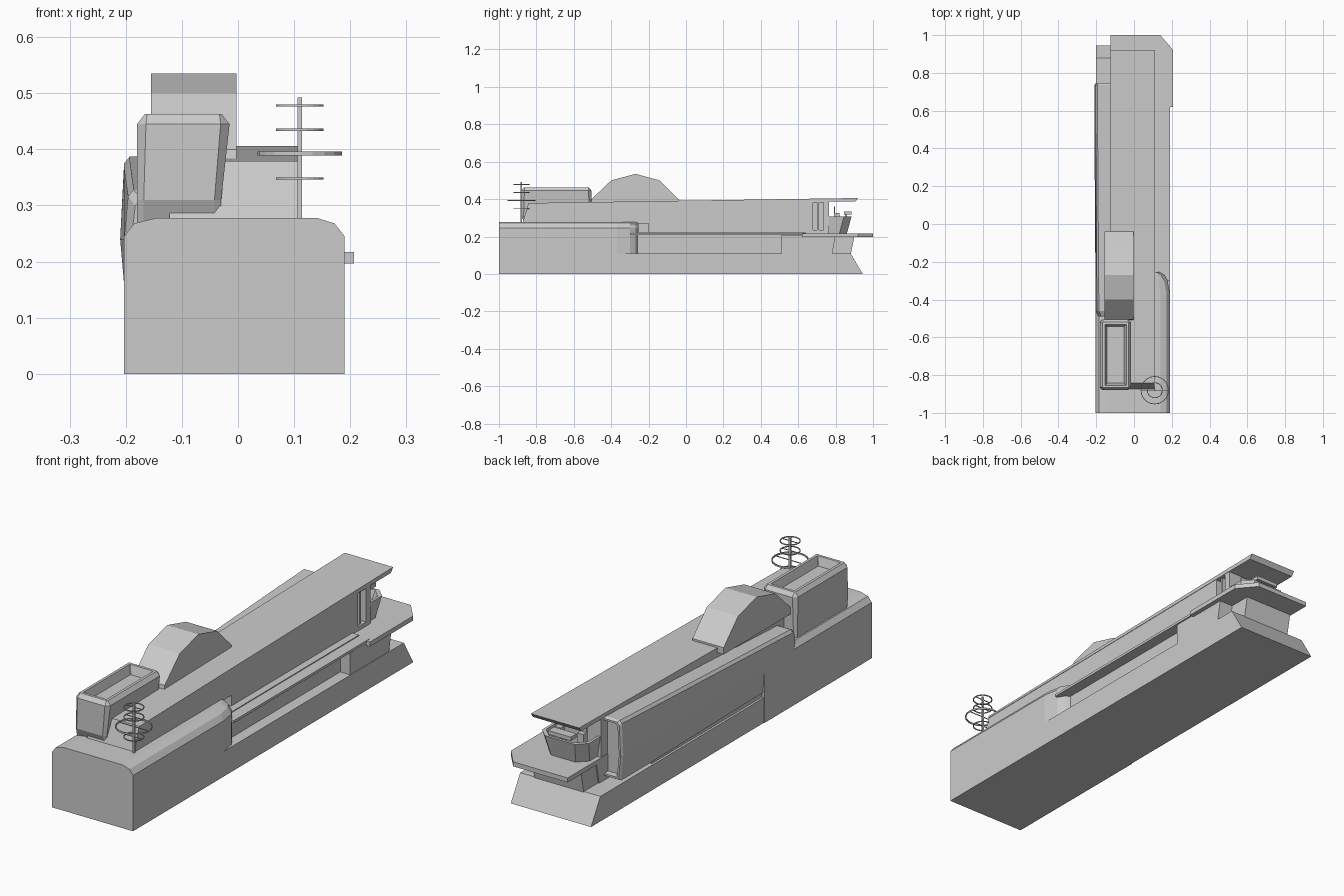
import bpy, bmesh, math
from mathutils import Vector

if "Cube" in bpy.data.objects:
    bpy.data.objects.remove(bpy.data.objects["Cube"])

grey = bpy.data.materials.new("light_grey")
grey.use_nodes = True
COL = (0.6, 0.6, 0.6, 1)
grey.diffuse_color = COL
grey.node_tree.nodes["Principled BSDF"].inputs["Base Color"].default_value = COL


def finish(name, bm):
    bmesh.ops.recalc_face_normals(bm, faces=bm.faces)
    me = bpy.data.meshes.new(name)
    bm.to_mesh(me)
    bm.free()
    ob = bpy.data.objects.new(name, me)
    me.materials.append(grey)
    bpy.context.collection.objects.link(ob)
    return ob


def loft(name, rings):
    """Join equal-length rings of points and cap both ends."""
    bm = bmesh.new()
    loops = [[bm.verts.new(p) for p in r] for r in rings]
    n = len(loops[0])
    for a, b in zip(loops, loops[1:]):
        for i in range(n):
            j = (i + 1) % n
            bm.faces.new((a[i], a[j], b[j], b[i]))
    bm.faces.new(loops[0])
    bm.faces.new(loops[-1])
    return finish(name, bm)


def side_prism(name, yz, x0, x1):
    return loft(name, [[(x, y, z) for y, z in yz] for x in (x0, x1)])


def plan_prism(name, xy, z0, z1):
    return loft(name, [[(x, y, z) for x, y in xy] for z in (z0, z1)])


def box(name, x0, x1, y0, y1, z0, z1):
    return plan_prism(name, [(x0, y0), (x1, y0), (x1, y1), (x0, y1)], z0, z1)


def cut(target, cutter):
    m = target.modifiers.new("cut", "BOOLEAN")
    m.object, m.operation, m.solver = cutter, "DIFFERENCE", "EXACT"
    cutter.hide_render = True
    cutter.hide_viewport = True
    cutter.display_type = "WIRE"


# Lower hull with raked stern
side_prism("lower_hull", [(-0.99, 0), (0.945, 0), (0.88, 0.11), (-0.99, 0.11)], -0.2, 0.19)

# Front hull block: rounded shoulders, right end curving in to the house
def front_section(y, right, left=-0.203):
    return [(left, y, 0), (right, y, 0), (right, y, 0.245), (right - 0.018, y, 0.268),
            (right - 0.05, y, 0.278), (-0.145, y, 0.278), (left + 0.018, y, 0.268), (left, y, 0.245)]

loft("front_hull", [front_section(-1, 0.19), front_section(-0.37, 0.19), front_section(-0.3, 0.178),
                    front_section(-0.27, 0.16), front_section(-0.255, 0.135)])

# Middle hull, recess box and stern neck under the decks
box("middle_hull", -0.19, 0.14, -0.3, 0.51, 0.1, 0.212)
side_prism("recess_box", [(0.51, 0.1), (0.78, 0.1), (0.8, 0.205), (0.51, 0.205)], -0.125, 0.187)
side_prism("stern_neck", [(0.7, 0.1), (0.88, 0.1), (0.9, 0.2), (0.7, 0.2)], -0.12, 0.12)

# Walkway and wider stern deck
box("walkway", 0.1, 0.19, -0.3, 0.64, 0.208, 0.219)
box("walkway_step", 0.1, 0.14, -0.26, 0.64, 0.215, 0.223)
plan_prism("stern_deck", [(-0.125, 0.62), (0.207, 0.62), (0.207, 0.92), (0.14, 1.0), (-0.125, 1.0)],
           0.197, 0.217)

# Long house with sloped roof, raked front and door slots near the stern
house = side_prism("house", [(-0.875, 0.27), (-0.842, 0.378), (0.765, 0.402), (0.765, 0.21),
                             (-0.2, 0.21), (-0.2, 0.27)], -0.122, 0.108)
cut(house, box("door_cutter", 0.05, 0.2, 0.68, 0.735, 0.235, 0.382))
box("door_post", 0.085, 0.1, 0.7, 0.71, 0.235, 0.385)
side_prism("roof", [(-0.842, 0.37), (-0.842, 0.379), (0.92, 0.406), (0.905, 0.386), (0.765, 0.386)],
           -0.125, 0.11)

# Open bridge tub on the stern deck, with seats and a console
def tub_ring(inset, back, z):
    x0, x1 = -0.12 + inset, 0.108 - inset
    return [(x0, 0.75, z), (x1, 0.75, z), (x1, back - 0.04, z), (x1 - 0.04, back, z),
            (x0 + 0.04, back, z), (x0, back - 0.04, z)]

loft("bridge_tub", [tub_ring(0.015, 0.86, 0.215), tub_ring(0, 0.885, 0.308),
                    tub_ring(0.012, 0.873, 0.308), tub_ring(0.025, 0.85, 0.24)])
for sx in (-0.06, 0.05):
    box("seat", sx - 0.015, sx + 0.015, 0.79, 0.82, 0.24, 0.325)
    box("seat_back", sx - 0.015, sx + 0.015, 0.79, 0.797, 0.325, 0.36)
box("console", -0.06, 0.05, 0.845, 0.885, 0.318, 0.335)
box("console_post", -0.015, 0.005, 0.85, 0.86, 0.24, 0.32)

# Bulged left side pod whose top falls toward the front
def pod_section(y, top, inset=0.0):
    return [(-0.12, y, 0.125 + inset), (-0.2 + inset, y, 0.125 + inset), (-0.21 + inset, y, 0.24),
            (-0.203 + inset, y, top - 0.012 - inset), (-0.193 + inset, y, top - inset),
            (-0.12, y, top - inset)]

loft("side_pod", [pod_section(-0.49, 0.332, 0.02), pod_section(-0.46, 0.335, 0.007),
                  pod_section(0.55, 0.378), pod_section(0.735, 0.387), pod_section(0.745, 0.387, 0.006),
                  pod_section(0.745, 0.387, 0.014), pod_section(0.72, 0.387, 0.016)])

# Faceted roof hood
side_prism("hood", [(-0.51, 0.37), (-0.505, 0.4), (-0.4, 0.5), (-0.27, 0.535), (-0.14, 0.5),
                    (-0.04, 0.4), (-0.04, 0.37)], -0.155, -0.003)

# Funnel casing with chamfered plan, and a basin sunk in its top
def casing_ring(i, z, right=-0.015, c=0.016):
    x0, x1, y0, y1 = -0.18 + i, right - i, -0.88 + i, -0.505 - i
    return [(x0 + c, y0, z), (x1 - c, y0, z), (x1, y0 + c, z), (x1, y1 - c, z),
            (x1 - c, y1, z), (x0 + c, y1, z), (x0, y1 - c, z), (x0, y0 + c, z)]

low = casing_ring(0, 0.31, -0.03, 0.012)
loft("funnel_casing", [[(x, max(y, -0.86), 0.265) for x, y, z in low], low, casing_ring(0, 0.445),
                       casing_ring(0.014, 0.463, c=0.004), casing_ring(0.026, 0.463, c=0.002),
                       casing_ring(0.038, 0.425, c=0.002)])

# Mast with hoops and spokes
MX, MY = 0.11, -0.88
box("mast", MX - 0.004, MX + 0.004, MY - 0.004, MY + 0.004, 0.27, 0.492)
for z, r, h in ((0.348, 0.042, 0.004), (0.393, 0.075, 0.007), (0.435, 0.042, 0.004), (0.478, 0.042, 0.004)):
    bm = bmesh.new()
    n = 20
    sect = ((r, -h / 2), (r, h / 2), (r - 0.004, h / 2), (r - 0.004, -h / 2))
    rows = [[bm.verts.new((MX + q * math.cos(t), MY + q * math.sin(t), z + dz)) for q, dz in sect]
            for t in (2 * math.pi * k / n for k in range(n))]
    for k in range(n):
        a, b = rows[k], rows[(k + 1) % n]
        for i in range(4):
            j = (i + 1) % 4
            bm.faces.new((a[i], a[j], b[j], b[i]))
    finish("mast_hoop", bm)
    box("hoop_spoke", MX - r + 0.002, MX + r - 0.002, MY - 0.0015, MY + 0.0015, z - 0.0015, z + 0.0015)
